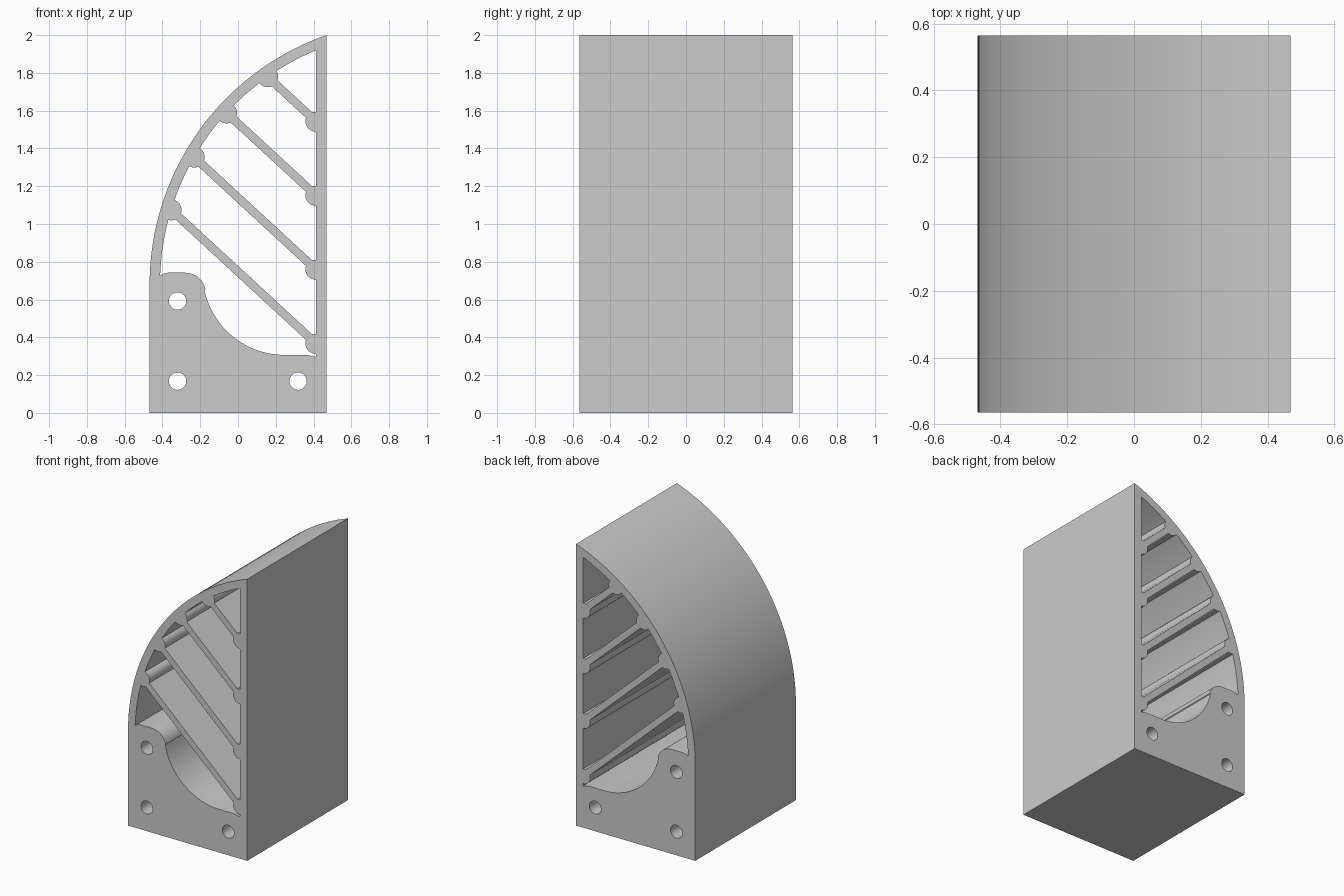
import bpy, bmesh
from math import sin, cos, tan, asin, atan2, pi, radians, sqrt

if "Cube" in bpy.data.objects:
    bpy.data.objects.remove(bpy.data.objects["Cube"])

HALF_W, HALF_D, TOP = 0.468, 0.565, 2.0
WALL_X = 0.412            # inner face of the straight wall
Z0, T = 0.68, 0.055       # start of the curved wall, wall thickness
W = 2 * HALF_W
R = (W * W + (TOP - Z0) ** 2) / (2 * W)
CX = R - HALF_W
RI = R - T
SLOPE, HALF_T, BEAD = radians(-42.7), 0.022, 0.055


def arc(cx, cz, r, a0, a1, n):
    return [(cx + r * cos(a0 + (a1 - a0) * i / n),
             cz + r * sin(a0 + (a1 - a0) * i / n)) for i in range(n + 1)]


def inner_angle(p):
    return atan2(p[1] - Z0, p[0] - CX)


def strut(zr):
    """Edges above and below one strut, each listed from right to left."""
    # left bead centre: where the strut axis meets the inner curve
    dx, dz = cos(SLOPE), sin(SLOPE)
    ox, oz = WALL_X - CX, zr - Z0
    b = ox * dx + oz * dz
    t = b + sqrt(b * b - (ox * ox + oz * oz - RI * RI))
    lx, lz = WALL_X - t * dx, zr - t * dz
    tangent = inner_angle((lx, lz)) - pi / 2
    d, off = asin(HALF_T / BEAD), BEAD / (2 * RI)
    rise = 0.05
    x_top = WALL_X + (rise - HALF_T / cos(SLOPE)) / tan(SLOPE)
    above = [(WALL_X, zr + rise), (x_top, zr + rise)]
    above += arc(lx, lz, BEAD, SLOPE + d, tangent - off, 8)
    below = arc(WALL_X, zr, BEAD, -pi / 2, SLOPE - pi + d, 10)
    below += arc(lx, lz, BEAD, SLOPE - d, tangent - pi + off, 8)
    return above, below


def cell(lower, upper):
    """Opening between a lower edge and an upper edge, closed by the curve."""
    curve = arc(CX, Z0, RI, inner_angle(lower[-1]), inner_angle(upper[-1]), 12)
    return lower + curve[1:-1] + upper[::-1]


# outer outline
loops = [[(-HALF_W, 0), (HALF_W, 0)]
         + arc(CX, Z0, R, atan2(TOP - Z0, HALF_W - CX), pi, 40)]

# openings between the struts
struts = [strut(0.368 + 0.392 * k) for k in range(4)]
tip = [(WALL_X, Z0 + sqrt(RI ** 2 - (CX - WALL_X) ** 2))]
floor = [(WALL_X, 0.297), (0.367, 0.307)]
floor += arc(0.246, 0.74, 0.433, radians(270), radians(192), 24)
floor += arc(-0.28, 0.632, 0.11, radians(12), radians(90), 12)
floor += [(-0.372, 0.742), (-0.395, 0.737),
          (CX - sqrt(RI ** 2 - 0.047 ** 2), 0.727)]
lowers = [floor] + [s[0] for s in struts]
uppers = [s[1] for s in struts] + [tip]
loops += [cell(lo, up) for lo, up in zip(lowers, uppers)]

# bolt holes
for x, z in ((-0.32, 0.592), (-0.32, 0.168), (0.318, 0.168)):
    loops.append(arc(x, z, 0.046, 0, 2 * pi, 32)[:-1])

# extrude the filled profile along y
cu = bpy.data.curves.new("curved_block", 'CURVE')
cu.dimensions = '2D'
cu.fill_mode = 'BOTH'
cu.extrude = HALF_D
for pts in loops:
    s = cu.splines.new('POLY')
    s.points.add(len(pts) - 1)
    for p, (x, z) in zip(s.points, pts):
        p.co = (x, z, 0, 1)
    s.use_cyclic_u = True
block = bpy.data.objects.new("curved_block", cu)
bpy.context.collection.objects.link(block)
block.rotation_euler.x = pi / 2
bpy.context.view_layer.objects.active = block
block.select_set(True)
bpy.ops.object.convert(target='MESH')

bm = bmesh.new()
bm.from_mesh(block.data)
bmesh.ops.remove_doubles(bm, verts=bm.verts, dist=1e-4)
bmesh.ops.recalc_face_normals(bm, faces=bm.faces)
bm.to_mesh(block.data)
bm.free()
bpy.ops.object.shade_smooth_by_angle(angle=radians(30))
